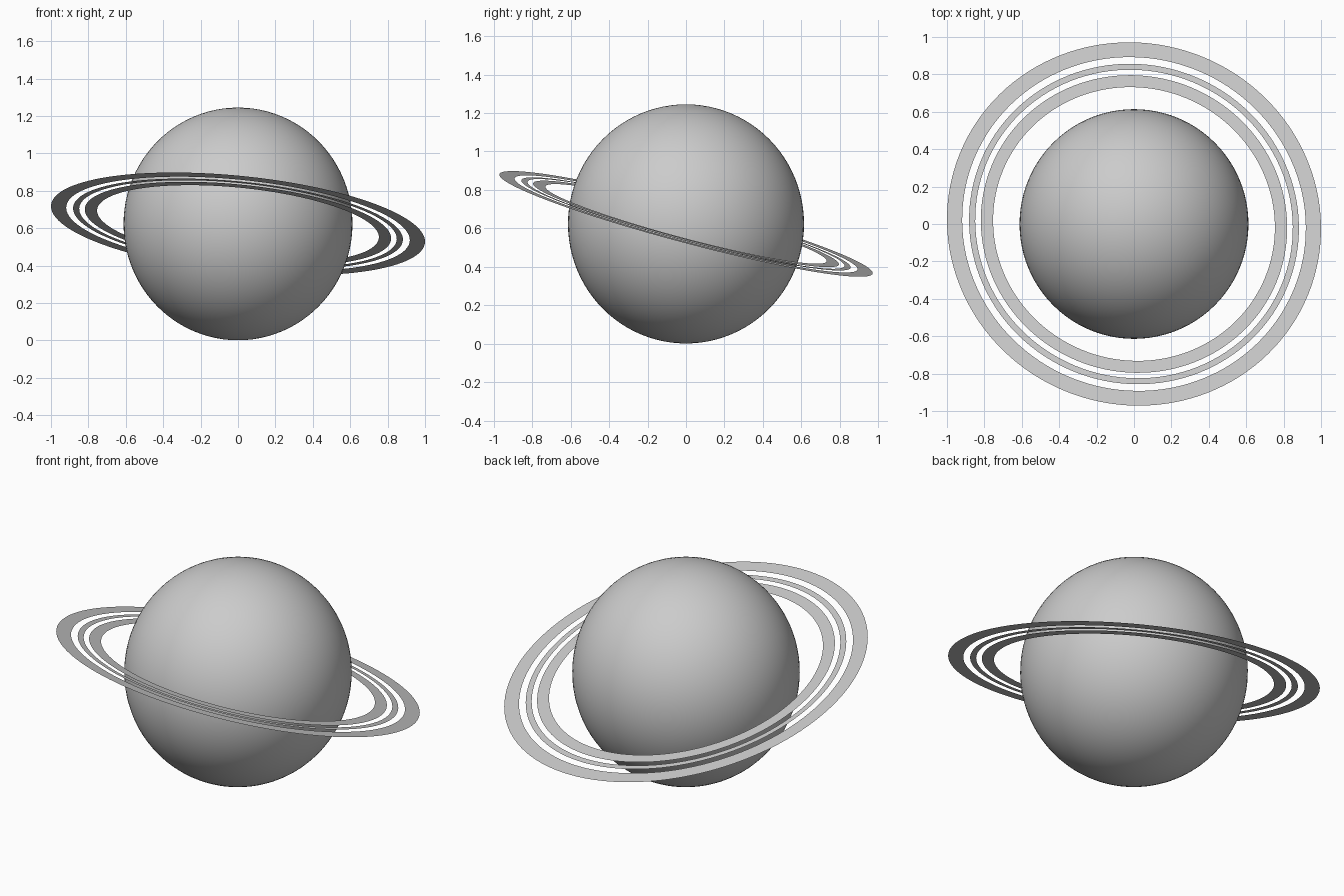
import bpy, bmesh, math
from mathutils import Vector

if "Cube" in bpy.data.objects:
    bpy.data.objects.remove(bpy.data.objects["Cube"])

CENTRE = Vector((0, 0, 0.623))
NORMAL = Vector((0.101, 0.266, 1)).normalized()   # tilt of the ring plane
TILT = Vector((0, 0, 1)).rotation_difference(NORMAL)


def finish(name, bm):
    mesh = bpy.data.meshes.new(name)
    bm.to_mesh(mesh)
    bm.free()
    obj = bpy.data.objects.new(name, mesh)
    bpy.context.collection.objects.link(obj)
    obj.location = CENTRE
    return obj


def ring(name, inner, outer, segments=128):
    bm = bmesh.new()
    loops = []
    for r in (inner, outer):
        angles = [2 * math.pi * i / segments for i in range(segments)]
        loops.append([bm.verts.new((r * math.cos(a), r * math.sin(a), 0)) for a in angles])
    a, b = loops
    for i in range(segments):
        j = (i + 1) % segments
        bm.faces.new((a[i], b[i], b[j], a[j]))
    obj = finish(name, bm)
    obj.rotation_mode = 'QUATERNION'
    obj.rotation_quaternion = TILT
    return obj


# Planet body: smooth globe, very slightly taller than wide
bm = bmesh.new()
bmesh.ops.create_uvsphere(bm, u_segments=96, v_segments=48, radius=1)
bmesh.ops.scale(bm, vec=(0.612, 0.614, 0.622), verts=bm.verts)
for f in bm.faces:
    f.smooth = True
finish("planet", bm)

# Three flat concentric rings
for name, inner, outer in (("inner_ring", 0.757, 0.823),
                           ("middle_ring", 0.853, 0.886),
                           ("outer_ring", 0.923, 1.0047)):
    ring(name, inner, outer)
